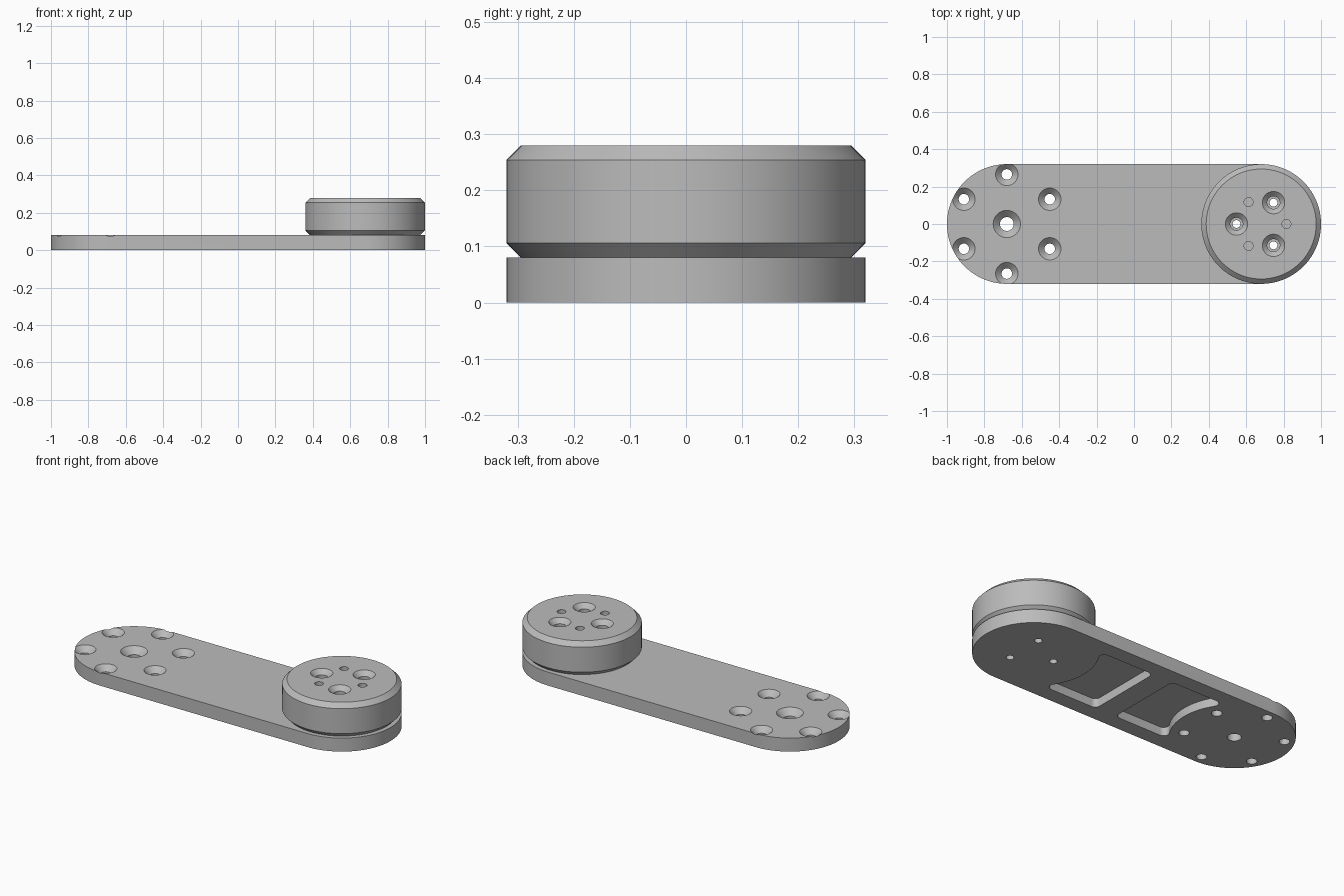
import bpy, bmesh
from math import sin, cos, pi, atan2, sqrt, radians

cube = bpy.data.objects.get("Cube")
if cube:
    bpy.data.objects.remove(cube, do_unlink=True)

END = 0.68      # distance of the two hubs from the middle
RAD = 0.32      # radius of the rounded ends and of the boss
THICK = 0.08    # plate thickness
TOP = 0.28      # top of the boss
CHAMFER = 0.026

metal = bpy.data.materials.new("satin grey")
metal.use_nodes = True
GREY = (0.5, 0.5, 0.5, 1)
metal.diffuse_color = GREY
metal.node_tree.nodes["Principled BSDF"].inputs["Base Color"].default_value = GREY


def make_object(name, bm):
    bmesh.ops.recalc_face_normals(bm, faces=bm.faces)
    mesh = bpy.data.meshes.new(name)
    bm.to_mesh(mesh)
    bm.free()
    mesh.materials.append(metal)
    obj = bpy.data.objects.new(name, mesh)
    bpy.context.collection.objects.link(obj)
    return obj


def arc(cx, cy, r, start, end, steps):
    angles = [start + (end - start) * i / steps for i in range(steps + 1)]
    return [(cx + r * cos(a), cy + r * sin(a)) for a in angles]


def prism(bm, outline, z0, z1):
    face = bm.faces.new([bm.verts.new((x, y, z0)) for x, y in outline])
    up = bmesh.ops.extrude_face_region(bm, geom=[face], use_keep_orig=True)
    verts = [v for v in up["geom"] if isinstance(v, bmesh.types.BMVert)]
    bmesh.ops.translate(bm, verts=verts, vec=(0, 0, z1 - z0))


def lathe(bm, profile, x, y, n=40):
    rings = []
    for r, z in profile:
        rings.append([bm.verts.new((x + r * cos(2 * pi * i / n),
                                    y + r * sin(2 * pi * i / n), z)) for i in range(n)])
    for a, b in zip(rings, rings[1:]):
        for i in range(n):
            j = (i + 1) % n
            bm.faces.new((a[i], a[j], b[j], b[i]))
    bm.faces.new(rings[0][::-1])
    bm.faces.new(rings[-1])


def screw_hole(bm, x, y, bore, head, bottom, top):
    # Straight bore opening into a 45 degree countersink
    lathe(bm, [(bore, bottom), (bore, top - head + bore), (head + 0.02, top + 0.02)], x, y)


def polar(cx, r, degrees):
    return cx + r * cos(radians(degrees)), r * sin(radians(degrees))


def cut(obj, bm):
    cutter = make_object("cutter", bm)
    cutter.hide_render = True
    mod = obj.modifiers.new("cut", "BOOLEAN")
    mod.operation = "DIFFERENCE"
    mod.solver = "EXACT"
    mod.object = cutter
    bpy.context.view_layer.objects.active = obj
    bpy.ops.object.modifier_apply(modifier=mod.name)
    bpy.data.objects.remove(cutter, do_unlink=True)


def smooth(obj):
    bpy.ops.object.select_all(action="DESELECT")
    obj.select_set(True)
    bpy.context.view_layer.objects.active = obj
    bpy.ops.object.shade_smooth_by_angle(angle=radians(30))


# Arm plate with rounded ends
bm = bmesh.new()
prism(bm, arc(END, 0, RAD, -pi / 2, pi / 2, 48) + arc(-END, 0, RAD, pi / 2, 1.5 * pi, 48), 0, THICK)
plate = make_object("arm_plate", bm)

# Countersunk screw holes at the right end, plain bores under the boss
bm = bmesh.new()
screw_hole(bm, -END, 0, 0.037, 0.073, -0.02, THICK)
for k in range(6):
    screw_hole(bm, *polar(-END, 0.265, 30 + 60 * k), 0.028, 0.06, -0.02, THICK)
for k in range(3):
    lathe(bm, [(0.021, -0.02), (0.021, THICK + 0.02)], *polar(END, 0.132, 60 + 120 * k))
cut(plate, bm)

# Two mirrored pockets underneath, each with a side curved around its hub
INNER, HALF, FILLET, CURVE = 0.065, 0.23, 0.03, 0.34
cy = HALF - FILLET
dx = sqrt((CURVE + FILLET) ** 2 - cy ** 2)
half = arc(INNER + FILLET, cy, FILLET, pi, pi / 2, 8)
half += arc(END - dx, cy, FILLET, pi / 2, atan2(-cy, dx), 10)
half += arc(END, 0, CURVE, atan2(cy, -dx), pi, 12)[1:]
outline = half + [(x, -y) for x, y in half[-2::-1]]
bm = bmesh.new()
for side in (1, -1):
    prism(bm, [(side * x, y) for x, y in outline], -0.03, 0.05)
cut(plate, bm)
smooth(plate)

# Round boss, chamfered at both rims
bm = bmesh.new()
lathe(bm, [(RAD - CHAMFER, THICK), (RAD, THICK + CHAMFER),
           (RAD, TOP - CHAMFER), (RAD - CHAMFER, TOP)], END, 0, 96)
boss = make_object("round_boss", bm)

# Three screw holes and three small blind pin holes
bm = bmesh.new()
for k in range(3):
    screw_hole(bm, *polar(END, 0.132, 60 + 120 * k), 0.034, 0.06, THICK - 0.02, TOP)
    lathe(bm, [(0.024, TOP - 0.06), (0.024, TOP + 0.02)], *polar(END, 0.135, 120 * k))
cut(boss, bm)
smooth(boss)
